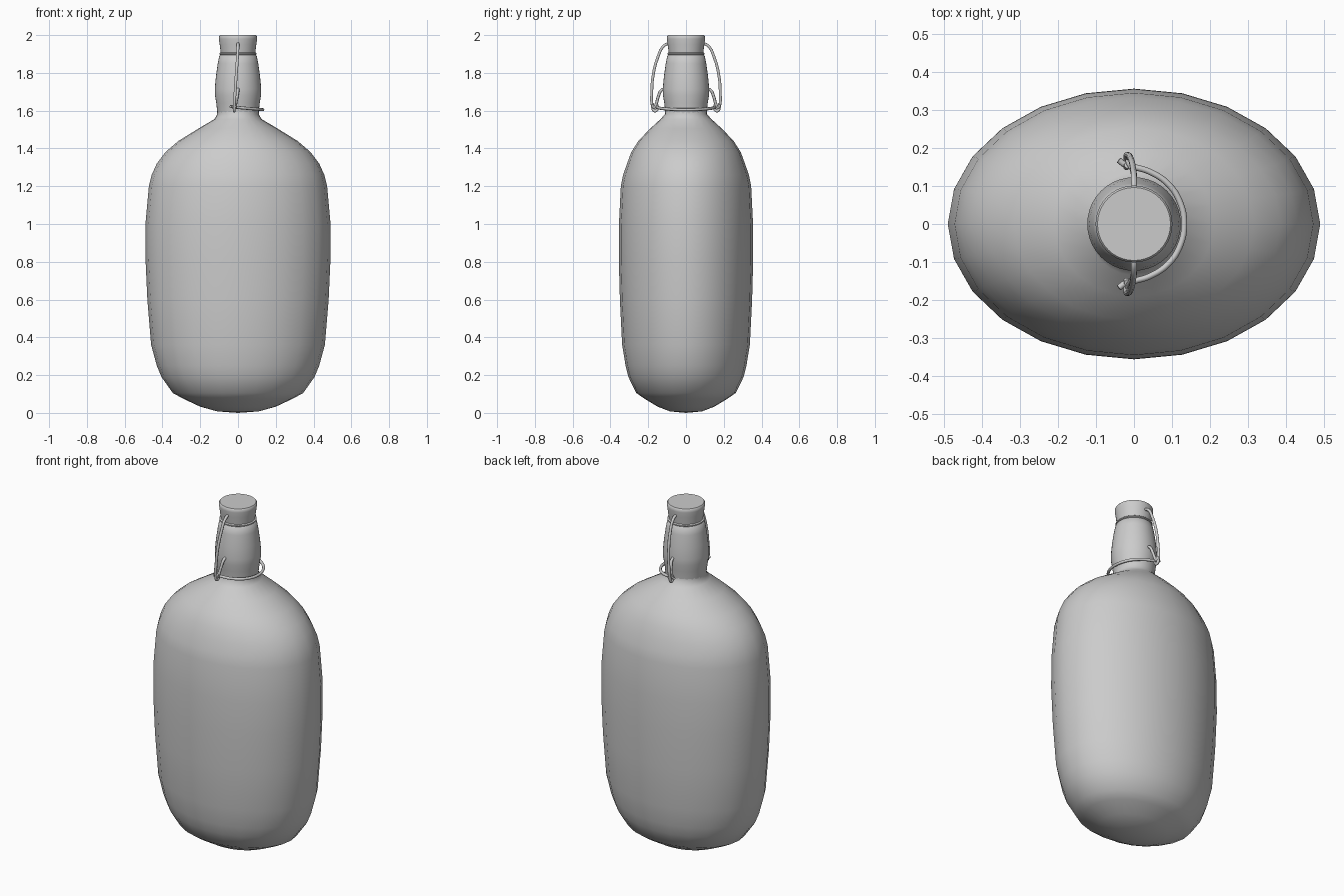
import bpy, bmesh
from math import sin, cos, tau

if "Cube" in bpy.data.objects:
    bpy.data.objects.remove(bpy.data.objects["Cube"])


def lathe(name, profile, sides, sharp=False):
    """Revolve (rx, ry, z) rings; zero-radius ends become poles, others get caps."""
    bm = bmesh.new()
    rings = []
    for rx, ry, z in profile:
        if rx == 0:
            rings.append([bm.verts.new((0, 0, z))])
        else:
            rings.append([bm.verts.new((rx * cos(tau * i / sides), ry * sin(tau * i / sides), z))
                          for i in range(sides)])
    for a, b in zip(rings, rings[1:]):
        for i in range(sides):
            j = (i + 1) % sides
            if len(a) == 1:
                bm.faces.new((a[0], b[j], b[i]))
            elif len(b) == 1:
                bm.faces.new((a[i], a[j], b[0]))
            else:
                bm.faces.new((a[i], a[j], b[j], b[i]))
    bmesh.ops.recalc_face_normals(bm, faces=bm.faces)
    me = bpy.data.meshes.new(name)
    bm.to_mesh(me)
    bm.free()
    ob = bpy.data.objects.new(name, me)
    bpy.context.collection.objects.link(ob)
    bpy.ops.object.select_all(action='DESELECT')
    ob.select_set(True)
    bpy.context.view_layer.objects.active = ob
    bpy.ops.object.shade_smooth_by_angle(angle=0.7 if sharp else 1.2)
    return ob


def wire(name, pts, radius=0.008):
    """Round wire through the points with smooth handles."""
    cu = bpy.data.curves.new(name, 'CURVE')
    cu.dimensions = '3D'
    cu.bevel_depth = radius
    cu.bevel_resolution = 2
    cu.resolution_u = 6
    cu.use_fill_caps = True
    sp = cu.splines.new('BEZIER')
    sp.bezier_points.add(len(pts) - 1)
    for bp, p in zip(sp.bezier_points, pts):
        bp.co = p
        bp.handle_left_type = bp.handle_right_type = 'AUTO'
    ob = bpy.data.objects.new(name, cu)
    bpy.context.collection.objects.link(ob)
    return ob


def both_sides(half):
    """Extend a path starting on y = 0 with its mirror image."""
    return [(x, -y, z) for x, y, z in reversed(half[1:])] + half


# oval flask body
lathe("body", [
    (0, 0, 0), (.11, .085, .008), (.20, .15, .033), (.29, .22, .075), (.345, .263, .105), (.405, .305, .19),
    (.43, .32, .25), (.46, .338, .36), (.48, .35, .6), (.49, .356, .82),
    (.49, .355, 1.0), (.472, .345, 1.2), (.457, .333, 1.26), (.43, .312, 1.32),
    (.385, .29, 1.38), (.315, .252, 1.44), (.21, .19, 1.505), (.125, .135, 1.555),
    (.11, .112, 1.58), (.11, .11, 1.60)], 24)

# round neck
lathe("neck", [(r, r, z) for r, z in [
    (.108, 1.57), (.11, 1.595), (.115, 1.64), (.122, 1.68), (.123, 1.715),
    (.117, 1.78), (.107, 1.85), (.099, 1.89), (.09, 1.897), (0, 1.897)]], 40)

# rubber seal
lathe("seal", [(r, r, z) for r, z in [
    (0, 1.894), (.094, 1.894), (.099, 1.898), (.099, 1.903), (.094, 1.907), (0, 1.907)]], 40, True)

# stopper cap
lathe("stopper", [(r, r, z) for r, z in [
    (0, 1.904), (.091, 1.904), (.093, 1.92), (.097, 1.95), (.101, 1.98),
    (.101, 1.994), (.096, 2.0), (0, 2.0)]], 40, True)

# upper bail through the stopper, hooked at both ends
wire("upper_bail", both_sides([
    (0, 0, 1.955), (0, .085, 1.955), (0, .115, 1.945), (-.003, .15, 1.88), (-.01, .175, 1.78),
    (-.015, .181, 1.70), (-.02, .178, 1.625), (-.02, .165, 1.598), (-.02, .15, 1.612),
    (-.018, .155, 1.632)]))

# lower bail swung around one side of the neck
wire("lower_bail", both_sides([
    (.132, 0, 1.605), (.122, .055, 1.606), (.09, .105, 1.609), (.04, .138, 1.613),
    (0, .15, 1.617), (-.025, .157, 1.62), (-.04, .168, 1.622)]))

# pivot hooks joining the bails to the neck
for side, label in ((1, "back"), (-1, "front")):
    wire(label + "_pivot_hook", [
        (0, side * .10, 1.715), (0, side * .128, 1.71), (-.006, side * .148, 1.67),
        (-.012, side * .158, 1.635), (-.015, side * .17, 1.618), (-.012, side * .178, 1.635)])
